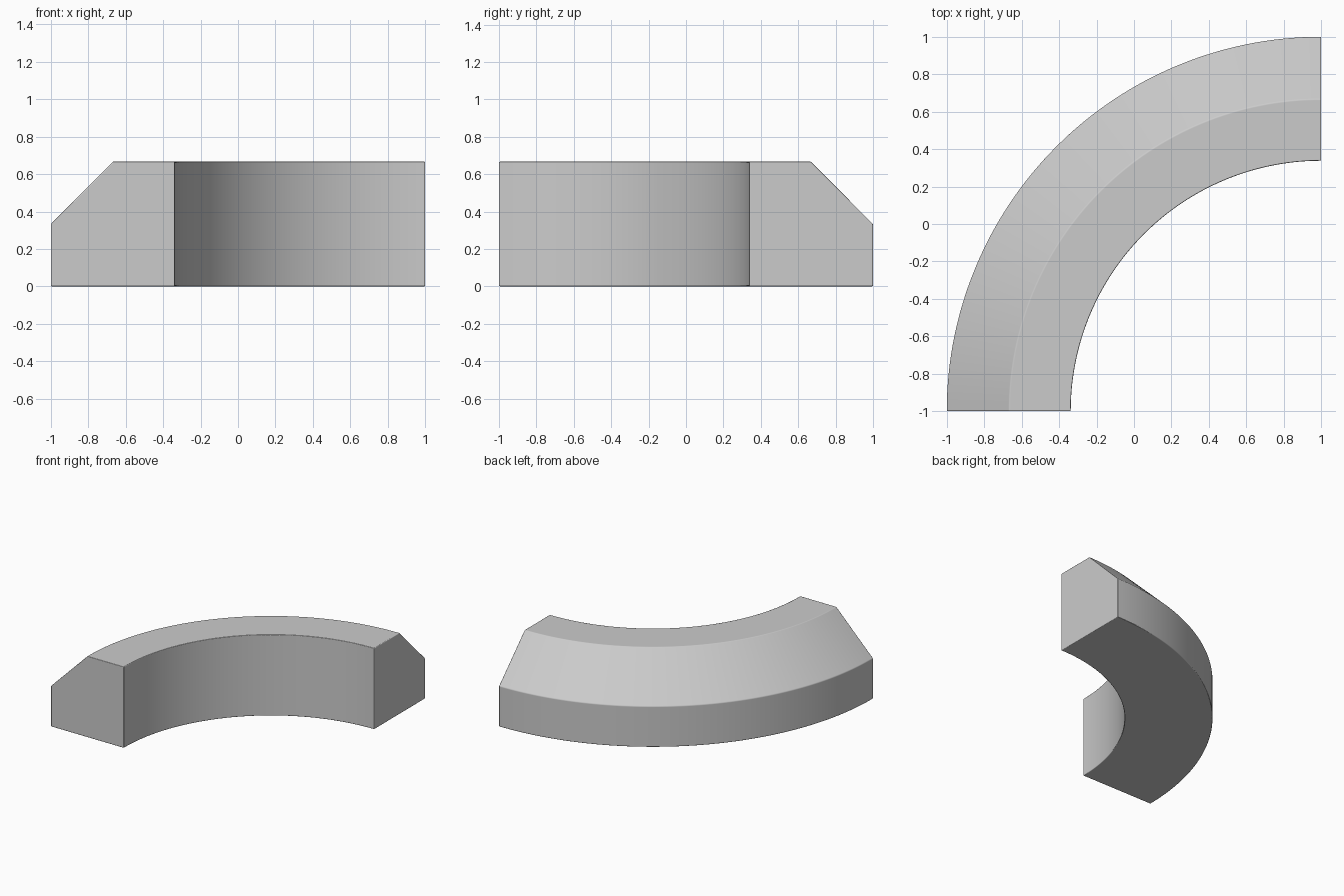
import bpy, bmesh
from math import pi, cos, sin

if "Cube" in bpy.data.objects:
    bpy.data.objects.remove(bpy.data.objects["Cube"])

CENTRE = (1.0, -1.0)
STEPS = 64
# Cross-section (radius, height): square block with chamfered outer top edge
PROFILE = [(1.338, 0.0), (2.0, 0.0), (2.0, 0.333), (1.667, 0.667), (1.338, 0.667)]

# Sweep the cross-section through a quarter circle
bm = bmesh.new()
rings = []
for i in range(STEPS + 1):
    a = pi / 2 + (pi / 2) * i / STEPS
    rings.append([bm.verts.new((CENTRE[0] + r * cos(a), CENTRE[1] + r * sin(a), z))
                  for r, z in PROFILE])
n = len(PROFILE)
for r0, r1 in zip(rings, rings[1:]):
    for j in range(n):
        k = (j + 1) % n
        bm.faces.new((r0[j], r0[k], r1[k], r1[j]))
bm.faces.new(rings[0])
bm.faces.new(rings[-1])
bmesh.ops.recalc_face_normals(bm, faces=bm.faces)

mesh = bpy.data.meshes.new("curved_block")
bm.to_mesh(mesh)
bm.free()
block = bpy.data.objects.new("curved_block", mesh)
bpy.context.collection.objects.link(block)
bpy.context.view_layer.objects.active = block
block.select_set(True)

# Slightly eased edges
bevel = block.modifiers.new("eased_edges", 'BEVEL')
bevel.width = 0.006
bevel.segments = 2
bevel.limit_method = 'ANGLE'
bevel.angle_limit = pi / 6
bevel.harden_normals = True
bpy.ops.object.shade_smooth_by_angle(angle=pi / 6)
